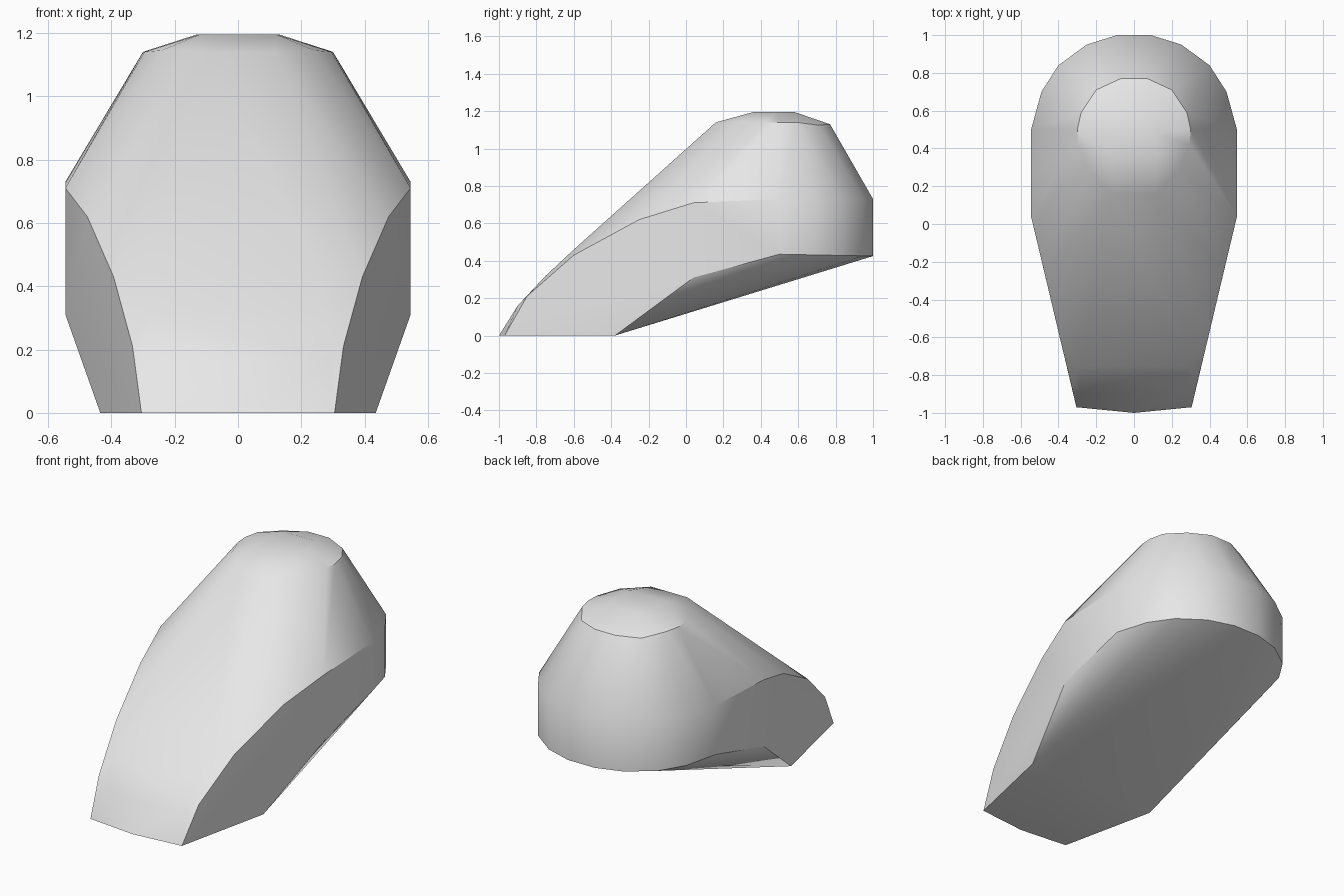
import bpy, bmesh, math

cube = bpy.data.objects.get("Cube")
if cube:
    bpy.data.objects.remove(cube, do_unlink=True)

# Half outlines (x, y, z) on the +x side, mirrored below
foot = [(0, -1, 0), (0.305, -0.97, 0), (0.435, -0.38, 0)]
front_slope = [(0.29, -0.9, 0.16), (0.28, -0.75, 0.32), (0.26, -0.6, 0.46)]
side_ridge = [(0.333, -0.85, 0.21), (0.393, -0.6, 0.43),
              (0.476, -0.25, 0.62), (0.545, 0.04, 0.71)]
crown = [(0.12, 0.16, 1.14), (0.24, 0.29, 1.145), (0.295, 0.42, 1.14), (0.3, 0.5, 1.14),
         (0.28, 0.59, 1.14), (0.2, 0.71, 1.125), (0.07, 0.77, 1.13)]
cap = [(0.12, 0.36, 1.195), (0.13, 0.48, 1.195), (0.1, 0.58, 1.195)]

# Rounded back wall: one plan curve used for the lower and upper rims
back_plan = [(0.545, 0.5), (0.49, 0.7), (0.4, 0.84), (0.25, 0.95), (0.09, 1)]
wall = [(0.545, 0.04, 0.31)]
for x, y in back_plan:
    wall += [(x, y, 0.435 - 0.02 * (y - 0.5)), (x, y, 0.73)]

# Shell wrapped around the outlines
bm = bmesh.new()
for x, y, z in foot + front_slope + side_ridge + crown + cap + wall:
    for sx in ((x, -x) if x else (x,)):
        bm.verts.new((sx, y, z))
result = bmesh.ops.convex_hull(bm, input=bm.verts[:])
loose = {v for v in result["geom_interior"] if isinstance(v, bmesh.types.BMVert)}
bmesh.ops.delete(bm, geom=list(loose), context="VERTS")
bmesh.ops.dissolve_limit(bm, angle_limit=math.radians(1),
                         verts=bm.verts[:], edges=bm.edges[:])
bmesh.ops.recalc_face_normals(bm, faces=bm.faces[:])
mesh = bpy.data.meshes.new("body")
bm.to_mesh(mesh)
bm.free()

body = bpy.data.objects.new("body", mesh)
bpy.context.collection.objects.link(body)

# Plain grey material
grey = bpy.data.materials.new("light_grey")
grey.use_nodes = True
colour = (0.8, 0.8, 0.8, 1)
grey.diffuse_color = colour
grey.node_tree.nodes["Principled BSDF"].inputs["Base Color"].default_value = colour
mesh.materials.append(grey)

# Soft facets with crisp main edges
bpy.ops.object.select_all(action="DESELECT")
body.select_set(True)
bpy.context.view_layer.objects.active = body
bpy.ops.object.shade_smooth_by_angle(angle=math.radians(30))
